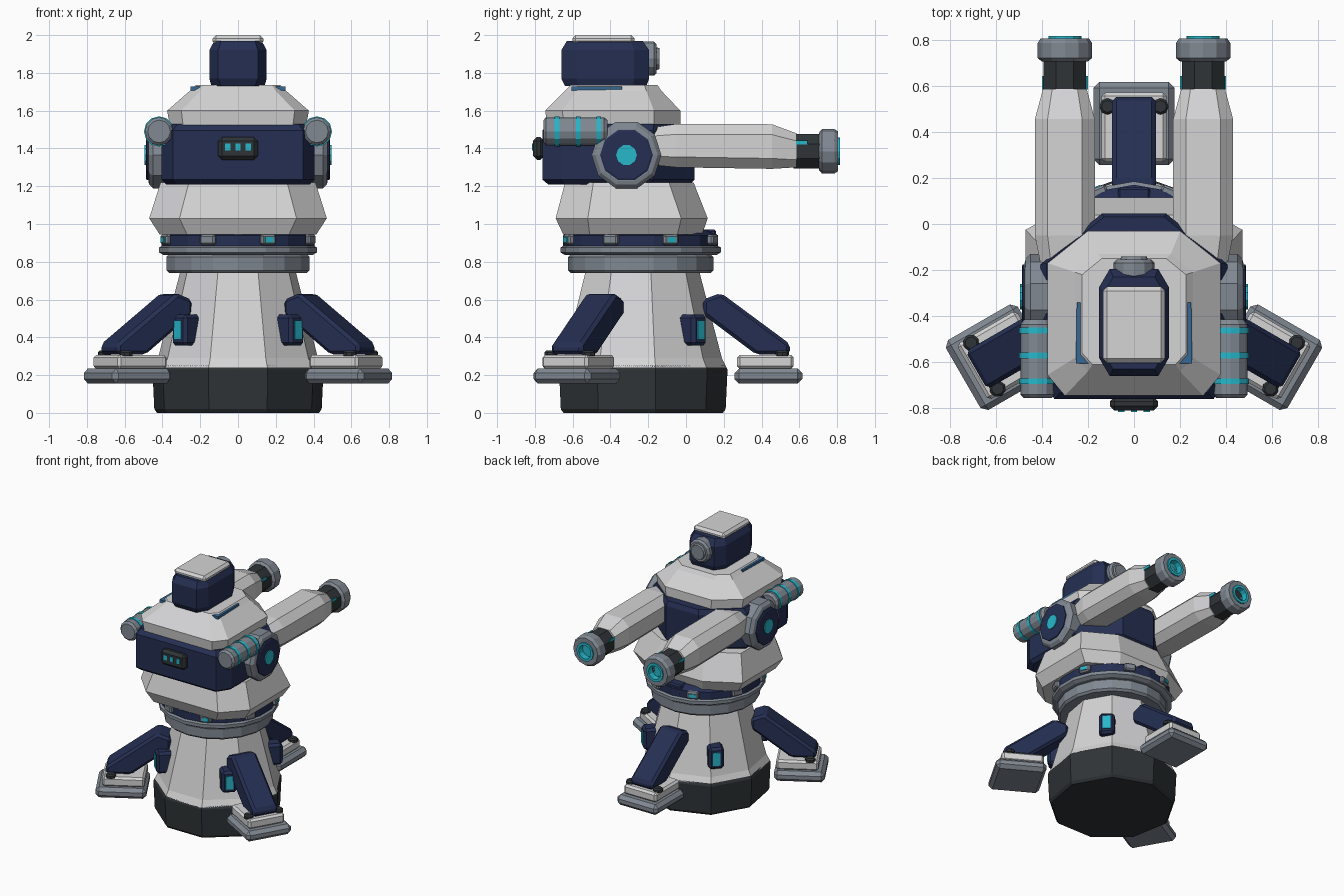
import bpy, bmesh
from math import pi, cos, sin, radians
from mathutils import Matrix, Vector

if "Cube" in bpy.data.objects:
    bpy.data.objects.remove(bpy.data.objects["Cube"])


def material(name, rgb):
    m = bpy.data.materials.new(name)
    m.use_nodes = True
    m.diffuse_color = (*rgb, 1)
    m.node_tree.nodes["Principled BSDF"].inputs["Base Color"].default_value = (*rgb, 1)
    return m


WHITE = material("white armour", (.66, .66, .67))
NAVY = material("navy armour", (.018, .028, .085))
GREY = material("grey metal", (.22, .25, .29))
DARK = material("dark metal", (.028, .034, .038))
TEAL = material("teal glow", (.02, .48, .6))
BLUE = material("blue trim", (.035, .14, .3))

AXIS = Matrix.Translation((0, -.24, 0))  # centre line of the tower


def turn(deg):
    return AXIS @ Matrix.Rotation(radians(deg), 4, 'Z')


def along_y(x, y, z):
    return Matrix.Translation((x, y, z)) @ Matrix.Rotation(-pi / 2, 4, 'X')


def along_x(side, x, y, z):
    return Matrix.Translation((side * x, y, z)) @ Matrix.Rotation(side * pi / 2, 4, 'Y')


def finish(bm, name, mat, M, bevel):
    bm.transform(M)
    bmesh.ops.recalc_face_normals(bm, faces=bm.faces)
    mesh = bpy.data.meshes.new(name)
    bm.to_mesh(mesh)
    bm.free()
    mesh.materials.append(mat)
    ob = bpy.data.objects.new(name, mesh)
    bpy.context.collection.objects.link(ob)
    if bevel:
        mod = ob.modifiers.new("Bevel", 'BEVEL')
        mod.width, mod.segments = bevel, 1
        mod.limit_method, mod.angle_limit = 'ANGLE', radians(30)
    return ob


def loft(name, rings, mat, M=Matrix(), bevel=0):
    """Skin a stack of equal-length rings and cap both ends."""
    bm = bmesh.new()
    rows = [[bm.verts.new(p) for p in ring] for ring in rings]
    n = len(rows[0])
    for a, b in zip(rows, rows[1:]):
        for i in range(n):
            j = (i + 1) % n
            bm.faces.new((a[i], a[j], b[j], b[i]))
    bm.faces.new(rows[0])
    bm.faces.new(rows[-1])
    return finish(bm, name, mat, M, bevel)


def lathe(name, profile, sides, mat, M=AXIS, phase=90):
    def ring(r, z):
        angles = [radians(phase) + 2 * pi * i / sides for i in range(sides)]
        return [(r * cos(a), r * sin(a), z) for a in angles]
    return loft(name, [ring(r, z) for r, z in profile], mat, M)


def box(name, size, loc, mat, M=Matrix(), bevel=.01):
    bm = bmesh.new()
    bmesh.ops.create_cube(bm, size=1)
    bmesh.ops.scale(bm, vec=size, verts=bm.verts)
    bmesh.ops.translate(bm, vec=loc, verts=bm.verts)
    return finish(bm, name, mat, M, bevel)


def prism(name, outline, depth, mat, M=Matrix(), bevel=0):
    """Extrude an x/y outline along z, centred."""
    return loft(name, [[(x, y, z) for x, y in outline] for z in (-depth / 2, depth / 2)],
                mat, M, bevel)


def hull_ring(z, w, y0, y1, front, back, cut_f, cut_b):
    """Eight-sided plan: half width, y range, end half widths, corner depths."""
    return [(-front, y0, z), (front, y0, z), (w, y0 + cut_f, z), (w, y1 - cut_b, z),
            (back, y1, z), (-back, y1, z), (-w, y1 - cut_b, z), (-w, y0 + cut_f, z)]


# Pedestal
lathe("base", [(.435, 0), (.45, .02), (.46, .23), (.45, .25)], 9, DARK)
lathe("pedestal", [(.455, .24), (.43, .29), (.31, .75)], 9, WHITE)
lathe("collar", [(.37, .74), (.385, .755), (.385, .825), (.37, .84)], 18, GREY)
lathe("collar_flange", [(.4, .835), (.425, .85), (.425, .875), (.4, .89)], 18, GREY)
lathe("bearing_ring", [(.41, .88), (.41, .94), (.37, .965)], 18, NAVY)
box("bearing_rear_block", (.14, .1, .08), (0, .11, .93), NAVY)
for i in range(8):
    M = turn(22.5 + 45 * i)
    box("ring_block", (.05, .085, .055), (.405, 0, .917), GREY, M)
    if i % 2 == 0:
        box("ring_light", (.008, .045, .028), (.431, 0, .917), TEAL, M, 0)

# Pedestal lamps
for i in range(4):
    M = turn(45 + 90 * i)
    box("lamp_housing", (.13, .11, .165), (.385, 0, .438), NAVY, M, .018)
    box("lamp_light", (.008, .055, .1), (.452, 0, .438), TEAL, M, 0)

# Three outrigger legs
strut = [(.33, .52), (.33, .6), (.425, .635), (.79, .365), (.79, .31), (.61, .31)]
for deg in (90, -30, -150):
    M = turn(deg)
    box("foot_sole", (.36, .35, .08), (.676, 0, .195), GREY, M, .025)
    box("foot_pad", (.3, .28, .075), (.66, 0, .27), WHITE, M, .015)
    prism("leg_strut", strut, .19, NAVY, M @ Matrix.Rotation(pi / 2, 4, 'X'), .018)
    for y in (-.115, .115):
        lathe("foot_bolt", [(.036, .3), (.036, .32), (.026, .33)], 8, DARK,
              M @ Matrix.Translation((.75, y, 0)))

# Turret body
loft("turret_skirt", [hull_ring(.945, .415, -.65, .085, .27, .2, .14, .13),
                      hull_ring(1.03, .47, -.69, .115, .31, .22, .17, .14),
                      hull_ring(1.22, .41, -.64, .04, .26, .18, .15, .13)], WHITE)
loft("turret_band", [hull_ring(1.21, .38, -.73, .02, .32, .12, .09, .2),
                     hull_ring(1.235, .405, -.76, .045, .345, .14, .1, .22),
                     hull_ring(1.495, .405, -.76, .045, .345, .14, .1, .22),
                     hull_ring(1.53, .38, -.73, .03, .32, .13, .09, .2)], NAVY)
loft("turret_roof", [hull_ring(1.515, .36, -.735, -.03, .29, .19, .09, .14),
                     hull_ring(1.6, .375, -.745, -.03, .3, .2, .09, .14),
                     hull_ring(1.705, .255, -.64, -.13, .2, .16, .06, .08),
                     hull_ring(1.735, .225, -.61, -.15, .18, .14, .05, .07)], WHITE)
box("control_panel", (.21, .06, .12), (0, -.78, 1.4), DARK, bevel=.02)
for x in (-.055, 0, .055):
    box("panel_light", (.028, .008, .038), (x, -.811, 1.407), TEAL, bevel=0)

# Sensor head
loft("head", [hull_ring(1.73, .14, -.64, -.21, .09, .09, .07, .07),
              hull_ring(1.77, .152, -.66, -.195, .105, .105, .08, .08),
              hull_ring(1.92, .152, -.66, -.195, .105, .105, .08, .08),
              hull_ring(1.97, .125, -.63, -.23, .09, .09, .06, .06)], NAVY)
box("head_cap", (.27, .33, .05), (0, -.437, 1.975), WHITE, bevel=.018)
lathe("head_lens", [(.09, 0), (.09, .07), (.075, .085), (.06, .085), (.055, .1)], 12, GREY,
      along_y(0, -.24, 1.875))

# Parts on both sides
trim = [(.222, -.34), (.248, -.34), (.252, -.605), (.19, -.605), (.19, -.555), (.222, -.52)]


def arm_ring(side, y, z, w, h, c):
    pts = [(w, h - c), (w - c, h), (c - w, h), (-w, h - c),
           (-w, c - h), (c - w, -h), (w - c, -h), (w, c - h)]
    return [(side * .3 + px, y, z + pz) for px, pz in pts]


for side, tag in ((-1, "right_"), (1, "left_")):
    prism(tag + "roof_trim", [(side * x, y) for x, y in trim], .02, BLUE,
          Matrix.Translation((0, 0, 1.717)))
    # Shoulder disc
    M = along_x(side, .36, -.315, 1.365)
    lathe(tag + "shoulder", [(.185, 0), (.185, .09), (.165, .11), (.145, .115)], 10, GREY, M)
    lathe(tag + "shoulder_face", [(.14, .1), (.14, .122), (.13, .127)], 10, NAVY, M)
    lathe(tag + "shoulder_light", [(.055, .12), (.055, .134)], 10, TEAL, M)
    # Canister with glowing bands
    M = along_y(side * .418, -.755, 1.49)
    lathe(tag + "canister", [(.06, 0), (.075, .015), (.075, .32), (.06, .34)], 12, GREY, M)
    for y in (.06, .172, .28):
        lathe(tag + "canister_band", [(.08, y), (.08, y + .025)], 12, TEAL, M)
    # Gun arm
    loft(tag + "gun_arm", [arm_ring(side, -.25, 1.41, .09, .09, .04),
                           arm_ring(side, -.05, 1.415, .13, .115, .055),
                           arm_ring(side, .455, 1.41, .13, .118, .055),
                           arm_ring(side, .585, 1.39, .095, .09, .04)], WHITE)
    M = along_y(side * .3, .57, 1.385)
    lathe(tag + "gun_barrel", [(.1, 0), (.1, .15)], 8, DARK, M, 22.5)
    for x in (-.096, .096):
        box(tag + "barrel_light", (.008, .06, .02), (side * .3 + x, .613, 1.432), TEAL, bevel=0)
    lathe(tag + "muzzle", [(.1, .135), (.118, .15), (.118, .215), (.105, .235),
                           (.07, .235), (.05, .19)], 12, GREY, M)
    lathe(tag + "muzzle_light", [(.058, .2), (.072, .23), (.072, .245), (.052, .245),
                                 (.05, .195)], 12, TEAL, M)
    lathe(tag + "muzzle_bore", [(.05, .18), (.05, .2)], 12, DARK, M)
